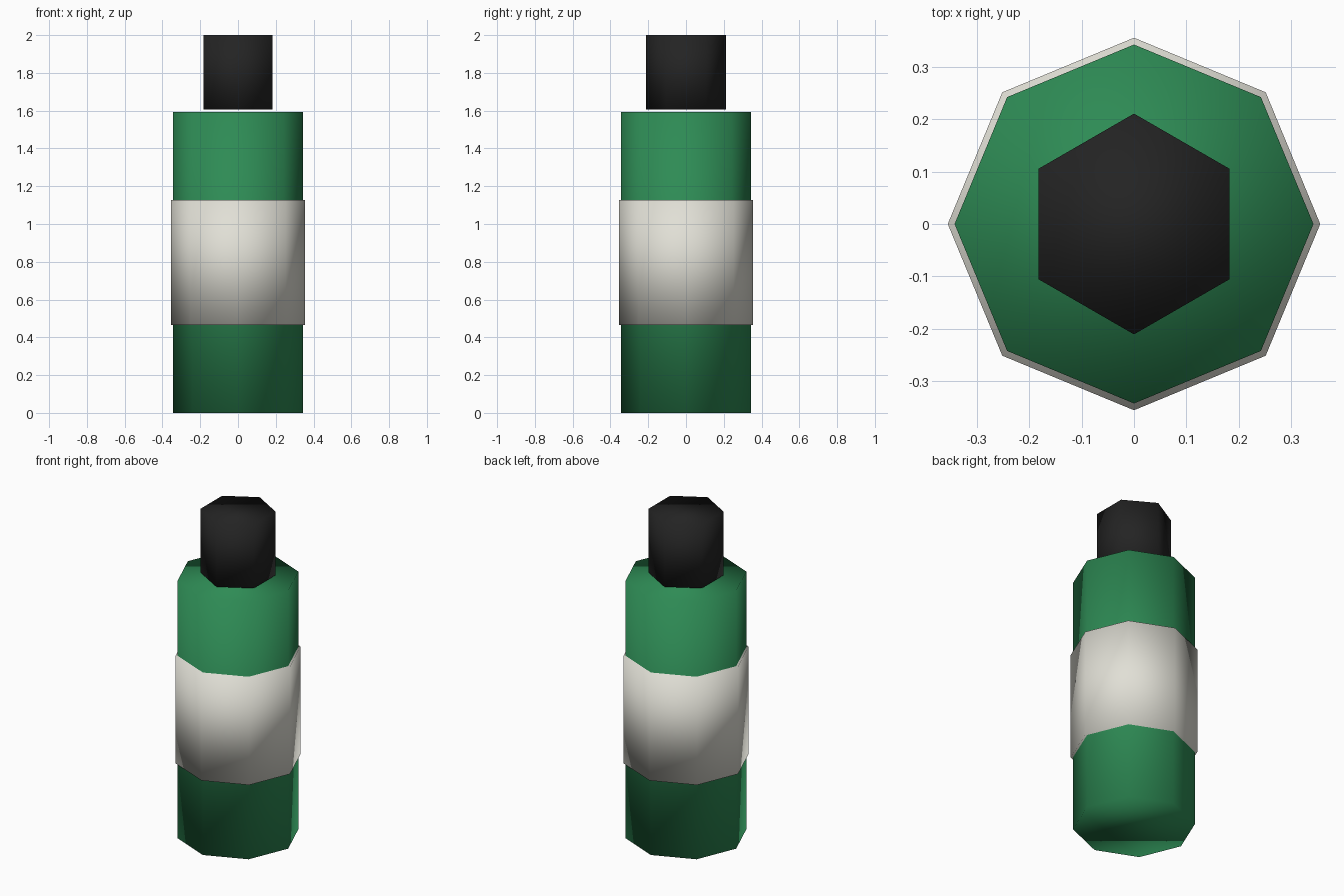
import bpy

cube = bpy.data.objects.get("Cube")
if cube:
    bpy.data.objects.remove(cube, do_unlink=True)


def make_material(name, colour):
    mat = bpy.data.materials.new(name)
    mat.use_nodes = True
    rgba = (*colour, 1)
    mat.diffuse_color = rgba
    bsdf = next(n for n in mat.node_tree.nodes if n.type == 'BSDF_PRINCIPLED')
    bsdf.inputs["Base Color"].default_value = rgba
    return mat


def make_prism(name, sides, radius, bottom, top, mat):
    """Closed, softly shaded prism with a corner pointing to +y."""
    bpy.ops.mesh.primitive_cylinder_add(
        vertices=sides, radius=radius, depth=top - bottom,
        location=(0, 0, (bottom + top) / 2))
    obj = bpy.context.object
    obj.name = name
    obj.data.materials.append(mat)
    bpy.ops.object.shade_smooth()
    return obj


green = make_material("bottle green", (0.027, 0.258, 0.09))
white = make_material("label off-white", (0.75, 0.74, 0.67))
black = make_material("cap black", (0.017, 0.017, 0.017))

# Bottle body, wrapped label and floating cap
make_prism("bottle_body", 8, 0.343, 0, 1.593, green)
make_prism("label_band", 8, 0.356, 0.465, 1.128, white)
make_prism("bottle_cap", 6, 0.211, 1.607, 2, black)
